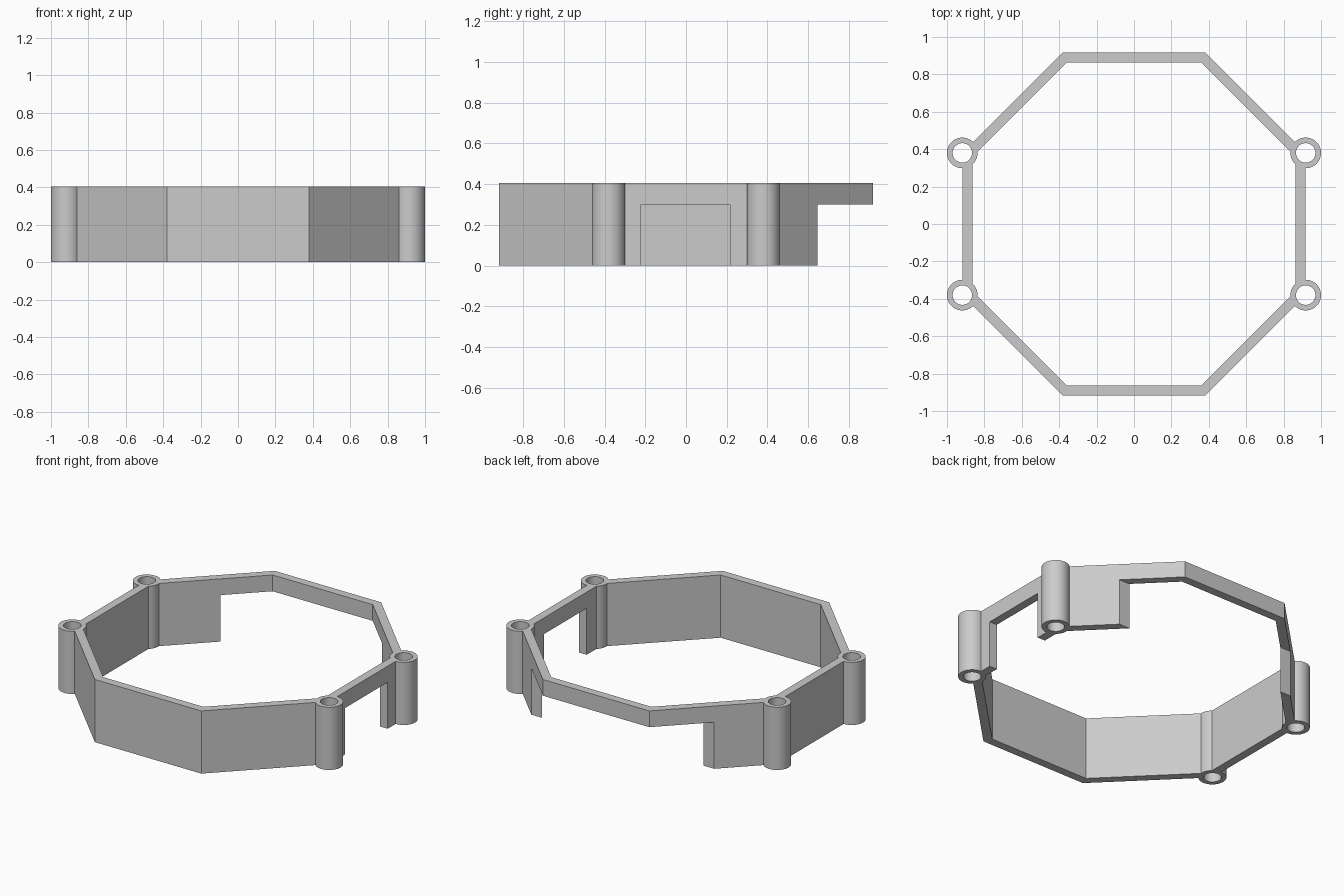
import bpy
import bmesh
from math import cos, sin, pi, radians
from mathutils import Vector

HEIGHT = 0.405
APOTHEM = 0.918      # outer flat of the octagon
WALL = 0.054
CORNER = APOTHEM * 0.4142
POST_R, HOLE_R = 0.082, 0.052
NOTCH_TOP = 0.30

if "Cube" in bpy.data.objects:
    bpy.data.objects.remove(bpy.data.objects["Cube"], do_unlink=True)

grey = bpy.data.materials.new("light grey")
grey.use_nodes = True
colour = (0.6, 0.6, 0.6, 1)
grey.diffuse_color = colour
grey.node_tree.nodes["Principled BSDF"].inputs["Base Color"].default_value = colour


def prism(name, points, z0, z1):
    """Closed prism from a counter-clockwise outline."""
    bm = bmesh.new()
    face = bm.faces.new([bm.verts.new((x, y, z0)) for x, y in points])
    top = bmesh.ops.extrude_face_region(bm, geom=[face])["geom"]
    bmesh.ops.translate(bm, vec=Vector((0, 0, z1 - z0)),
                        verts=[v for v in top if isinstance(v, bmesh.types.BMVert)])
    bmesh.ops.recalc_face_normals(bm, faces=bm.faces)
    mesh = bpy.data.meshes.new(name)
    bm.to_mesh(mesh)
    bm.free()
    mesh.materials.append(grey)
    obj = bpy.data.objects.new(name, mesh)
    bpy.context.collection.objects.link(obj)
    return obj


def polygon(sides, radius, cx=0, cy=0):
    step = 2 * pi / sides
    return [(cx + radius * cos((i + 0.5) * step), cy + radius * sin((i + 0.5) * step))
            for i in range(sides)]


def rectangle(x0, x1, y0, y1):
    return [(x0, y0), (x1, y0), (x1, y1), (x0, y1)]


def combine(target, tool, operation):
    """Apply a boolean and discard the tool."""
    tool.hide_render = True
    mod = target.modifiers.new(operation.lower(), "BOOLEAN")
    mod.operation, mod.solver, mod.object = operation, "EXACT", tool
    bpy.ops.object.select_all(action="DESELECT")
    target.select_set(True)
    bpy.context.view_layer.objects.active = target
    bpy.ops.object.modifier_apply(modifier=mod.name)
    bpy.data.objects.remove(tool, do_unlink=True)


# Octagonal wall, with its corners placed at the post centres
frame = prism("octagonal_frame", polygon(8, APOTHEM / cos(pi / 8)), 0, HEIGHT)
posts = [(sx * APOTHEM, sy * CORNER) for sx in (-1, 1) for sy in (-1, 1)]
inner = polygon(8, (APOTHEM - WALL) / cos(pi / 8))
combine(frame, prism("inner_cutter", inner, -0.1, HEIGHT + 0.1), "DIFFERENCE")

# Notch in the left wall and the wide opening at the back
left_notch = rectangle(0.7, 1.1, -0.22, 0.217)
back_notch = rectangle(-1.1, 1.1, 0.645, 1.1)
for outline in (left_notch, back_notch):
    combine(frame, prism("notch_cutter", outline, -0.1, NOTCH_TOP), "DIFFERENCE")

# Hollow corner posts
for x, y in posts:
    combine(frame, prism("post", polygon(64, POST_R, x, y), 0, HEIGHT), "UNION")
for x, y in posts:
    hole = polygon(64, HOLE_R, x, y)
    combine(frame, prism("hole_cutter", hole, -0.1, HEIGHT + 0.1), "DIFFERENCE")

bpy.ops.object.shade_smooth_by_angle(angle=radians(20))
